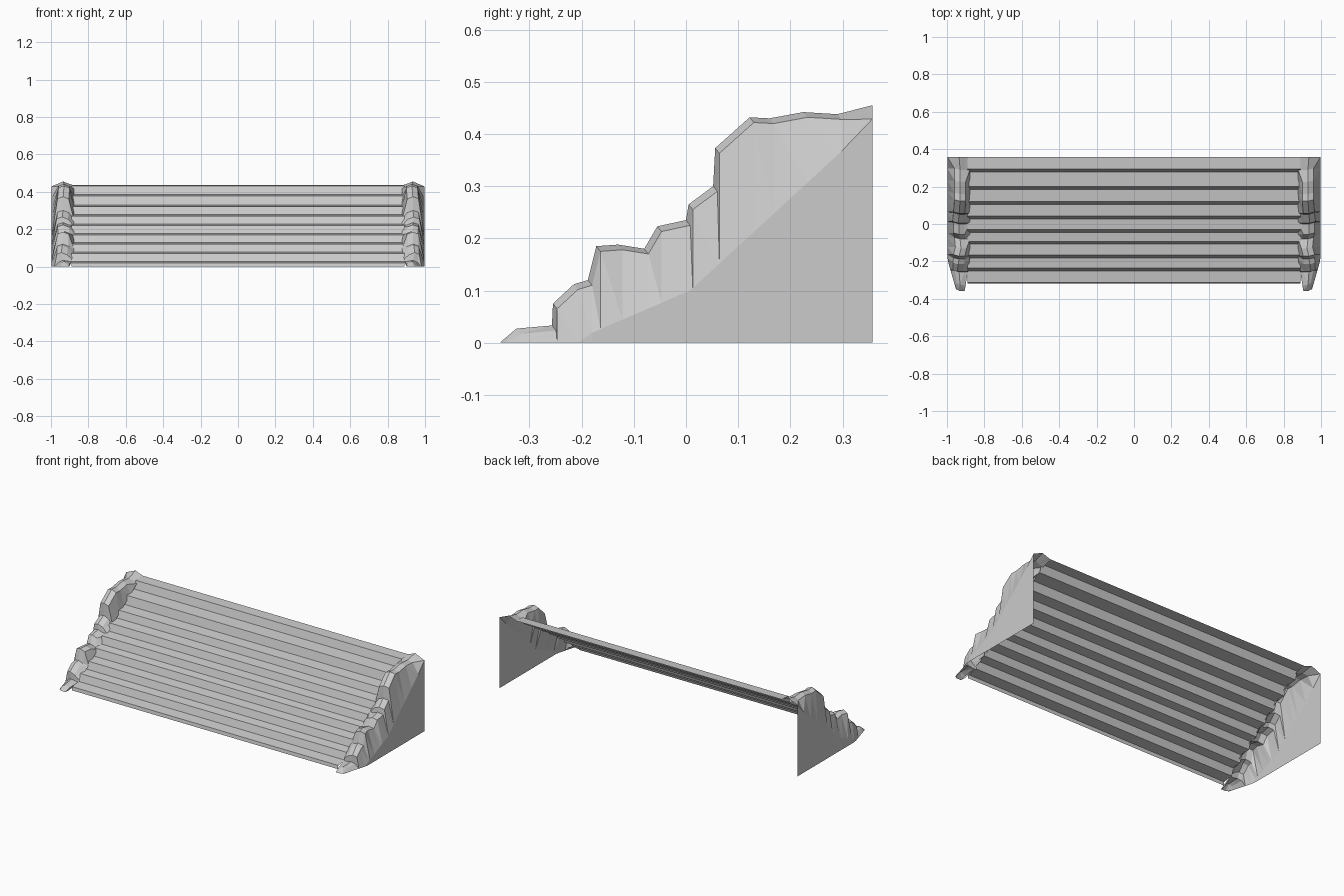
import bpy
import bmesh

cube = bpy.data.objects.get("Cube")
if cube:
    bpy.data.objects.remove(cube, do_unlink=True)

stone = bpy.data.materials.new("grey_stone")
stone.use_nodes = True
grey = (0.6, 0.6, 0.6, 1.0)
stone.diffuse_color = grey
stone.node_tree.nodes["Principled BSDF"].inputs["Base Color"].default_value = grey


def grid_object(name, rows):
    """Skin a list of equally long point rows as an open shell."""
    bm = bmesh.new()
    grid = [[bm.verts.new(p) for p in row] for row in rows]
    for a, b in zip(grid, grid[1:]):
        for j in range(len(a) - 1):
            bm.faces.new((a[j], b[j], b[j + 1], a[j + 1]))
    bmesh.ops.remove_doubles(bm, verts=bm.verts[:], dist=0.0005)
    bmesh.ops.dissolve_degenerate(bm, edges=bm.edges[:], dist=0.0005)
    mesh = bpy.data.meshes.new(name)
    bm.to_mesh(mesh)
    bm.free()
    mesh.materials.append(stone)
    obj = bpy.data.objects.new(name, mesh)
    bpy.context.collection.objects.link(obj)
    return obj


# Stair flight: thin folded sheet with leaning risers and gently rising treads
riser_y = [-0.317, -0.25, -0.182, -0.108, -0.045, 0.028, 0.105, 0.185, 0.278]
tread_z = [0.02, 0.07, 0.12, 0.17, 0.22, 0.27, 0.32, 0.378, 0.432]
profile = [(riser_y[0], 0.0)]
for k, (y, z) in enumerate(zip(riser_y, tread_z)):
    profile.append((y + (0.015 if k else 0.004), z))
    next_y = riser_y[k + 1] if k < len(riser_y) - 1 else 0.357
    profile.append((next_y, z + (0.008 if next_y < 0.35 else 0.004)))
half = 0.89
grid_object("stair_flight", [[(-half, y, z) for y, z in profile],
                             [(half, y, z) for y, z in profile]][::-1])
flight = bpy.data.objects["stair_flight"]
flight.data.flip_normals()
if flight.data.polygons[1].normal.z < 0:
    flight.data.flip_normals()

# Rocky border: crest line as (y, z, x)
crest = [(-0.357, 0.0, 0.935), (-0.325, 0.027, 0.93), (-0.257, 0.033, 0.935),
         (-0.255, 0.075, 0.945), (-0.215, 0.112, 0.94), (-0.188, 0.12, 0.935),
         (-0.172, 0.185, 0.935), (-0.13, 0.188, 0.925), (-0.08, 0.18, 0.93),
         (-0.055, 0.223, 0.935), (0.0, 0.235, 0.935), (0.005, 0.265, 0.94),
         (0.052, 0.3, 0.935), (0.056, 0.373, 0.935), (0.122, 0.432, 0.93),
         (0.16, 0.43, 0.93), (0.225, 0.442, 0.93), (0.29, 0.438, 0.93),
         (0.357, 0.455, 0.935)]


def section(y, z, x):
    """Outer foot, outer fold, outer shoulder, crest, inner shoulder, inner foot."""
    front = max(0.0, min(1.0, (-0.2 - y) / 0.157))
    back = max(0.0, (y - 0.29) / 0.067)
    foot_x = 0.997 - 0.045 * front
    rim_x = x + 0.03 - 0.018 * front + 0.03 * back
    fold_z = max(0.0, 0.1 + (0.92 if y > 0 else 0.43) * y)
    rim_y = min(0.357, y + 0.008)
    rim_z = max(0.0, z - 0.01 - 0.016 * back)
    fold_z = min(fold_z, rim_z)
    if front:
        fold_z = 0.0
    slope_z = max(0.0, min(0.434, 0.217 + 0.69 * y))
    inner_z = max(0.0, min(slope_z, z - 0.005))
    return [(foot_x, rim_y, 0.0), (foot_x, rim_y, fold_z), (rim_x, rim_y, rim_z),
            (x, y, z), (x - 0.03, y, max(inner_z, z - 0.012)),
            (0.878 + 0.03 * front, y, inner_z)]


border = grid_object("rocky_side_borders", [section(*p) for p in crest])
mirror = border.modifiers.new("mirror_to_other_side", 'MIRROR')
mirror.use_axis[0] = True
mirror.use_mirror_merge = False
facet = border.modifiers.new("facets", 'TRIANGULATE')
